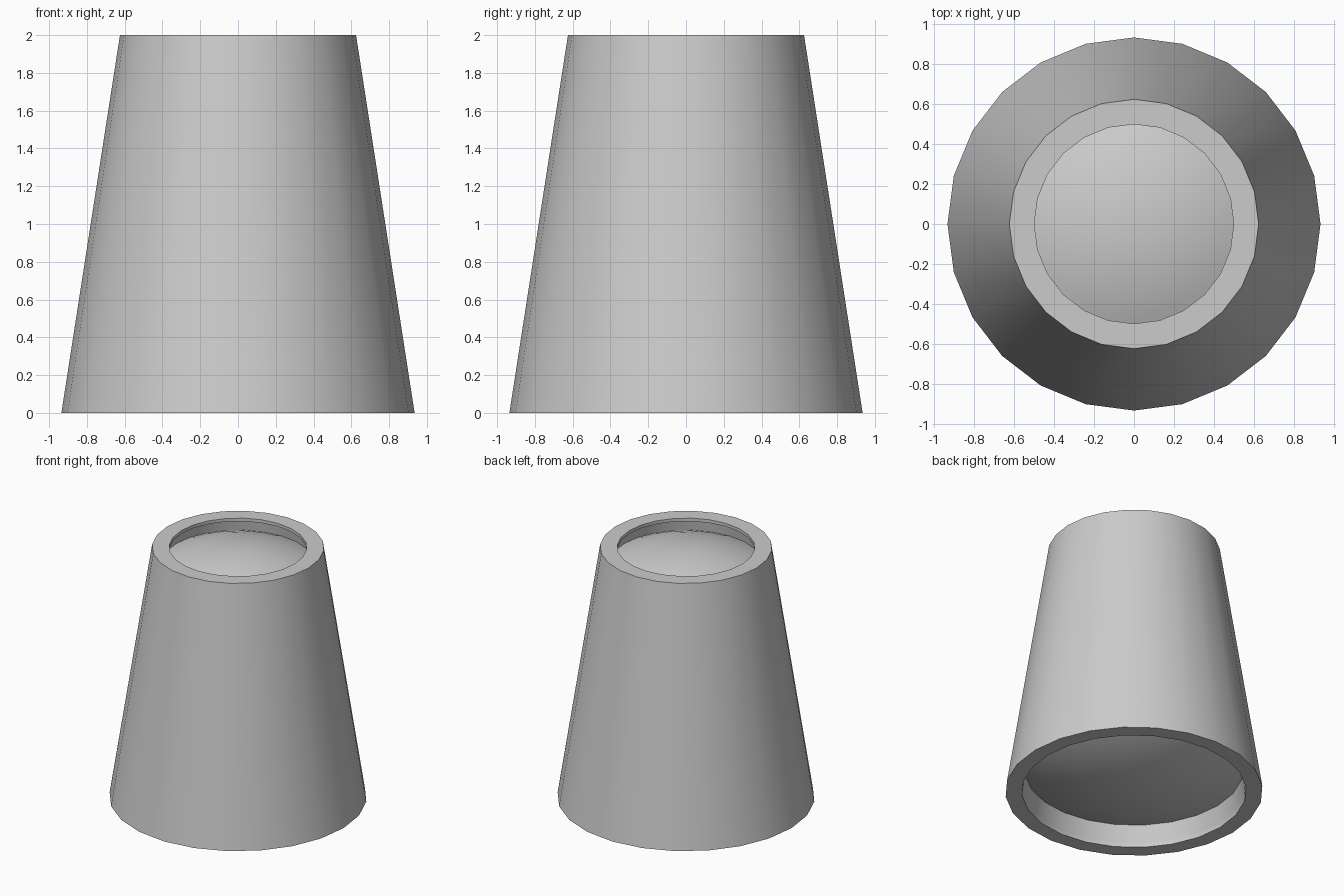
import bpy, bmesh, math

if "Cube" in bpy.data.objects:
    bpy.data.objects.remove(bpy.data.objects["Cube"])

SIDES = 24

def lathe(name, profile, closed):
    """Revolve (radius, z) points around z."""
    bm = bmesh.new()
    verts = [bm.verts.new((0, r, z)) for r, z in profile]
    pairs = list(zip(verts, verts[1:]))
    if closed:
        pairs.append((verts[-1], verts[0]))
    edges = [bm.edges.new(p) for p in pairs]
    bmesh.ops.spin(bm, geom=verts + edges, cent=(0, 0, 0), axis=(0, 0, 1),
                   angle=math.tau, steps=SIDES, use_merge=True)
    bmesh.ops.remove_doubles(bm, verts=bm.verts, dist=1e-5)
    bmesh.ops.recalc_face_normals(bm, faces=bm.faces)
    mesh = bpy.data.meshes.new(name)
    bm.to_mesh(mesh)
    bm.free()
    ob = bpy.data.objects.new(name, mesh)
    bpy.context.collection.objects.link(ob)
    bpy.context.view_layer.objects.active = ob
    ob.select_set(True)
    bpy.ops.object.shade_smooth_by_angle(angle=math.radians(35))
    ob.select_set(False)
    return ob

def cap(radius, slope, rim_z, up, steps=6):
    """Shallow spherical arc from the rim to the axis."""
    ball = radius / math.sin(slope)
    arc = [slope * (1 - i / steps) for i in range(steps + 1)]
    return [(ball * math.sin(a), rim_z + up * ball * (math.cos(a) - math.cos(slope)))
            for a in arc]

# Tapered hollow barrel with a short straight lip at each end
lathe("barrel", [(0.935, 0), (0.625, 2), (0.5, 2), (0.5, 1.975),
                 (0.54, 1.96), (0.81, 0.04), (0.815, 0.03), (0.815, 0)], True)

# Bulging lenses, sealed inside both ends: small on top, large below
top = cap(0.55, math.radians(25), 1.88, 1)
bottom = cap(0.81, math.radians(25), 0.18, -1)
lathe("lenses", top[::-1] + bottom, False)
